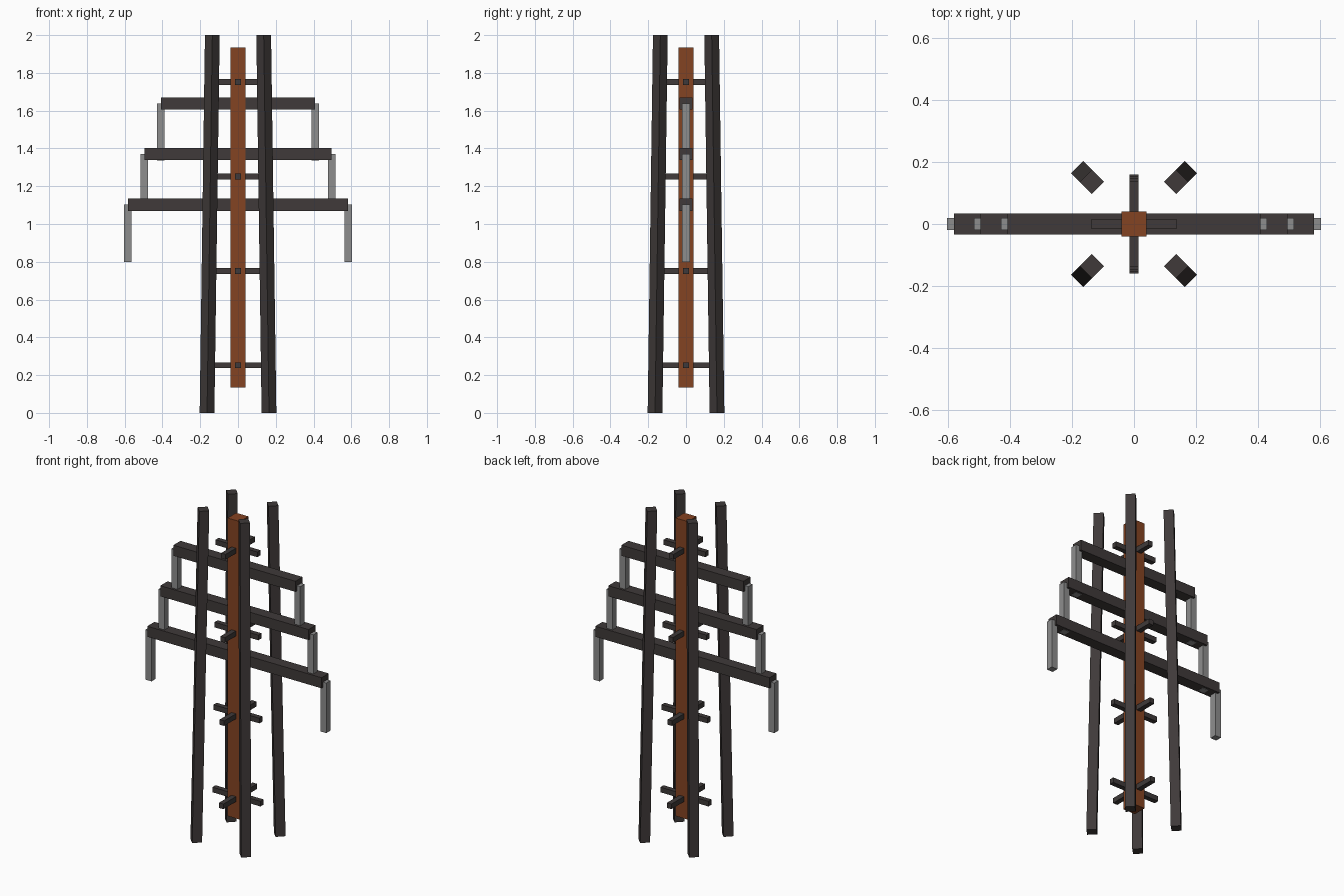
import bpy, bmesh, math
from mathutils import Vector

if "Cube" in bpy.data.objects:
    bpy.data.objects.remove(bpy.data.objects["Cube"])


def material(name, rgb):
    m = bpy.data.materials.new(name)
    m.diffuse_color = (*rgb, 1.0)
    m.use_nodes = True
    m.node_tree.nodes["Principled BSDF"].inputs["Base Color"].default_value = m.diffuse_color
    return m


DARK = material("dark iron", (0.050, 0.042, 0.041))
RUST = material("rust brown", (0.231, 0.056, 0.016))
GREY = material("grey insulator", (0.27, 0.27, 0.27))


def add_object(name, bm, mat):
    bmesh.ops.recalc_face_normals(bm, faces=bm.faces)
    me = bpy.data.meshes.new(name)
    bm.to_mesh(me)
    bm.free()
    me.materials.append(mat)
    ob = bpy.data.objects.new(name, me)
    bpy.context.collection.objects.link(ob)
    return ob


def box(name, center, size, mat):
    bm = bmesh.new()
    bmesh.ops.create_cube(bm, size=1)
    for v in bm.verts:
        v.co = Vector(v.co[i] * size[i] + center[i] for i in range(3))
    return add_object(name, bm, mat)


LEG_BOTTOM, LEG_TOP = 0.164, 0.136   # x and y offset of the leaning legs


def leg_offset(z):
    return LEG_BOTTOM + (LEG_TOP - LEG_BOTTOM) * z / 2


# Four diamond-section legs leaning inward
HALF_DIAG = 0.039
for sx in (-1, 1):
    for sy in (-1, 1):
        bm = bmesh.new()
        bmesh.ops.create_cube(bm, size=1)
        for v in bm.verts:
            z = 2.0 if v.co.z > 0 else 0.0
            a = math.atan2(v.co.y, v.co.x) + math.pi / 4
            o = leg_offset(z)
            v.co = (sx * o + HALF_DIAG * math.cos(a),
                    sy * o + HALF_DIAG * math.sin(a), z)
        add_object("leg", bm, DARK)

# Central post
box("central_post", (0, 0, 1.035), (0.082, 0.082, 1.8), RUST)

# Crossed braces, reaching as far out as the legs at each height
for z in (0.252, 0.752, 1.252, 1.752):
    length = 2 * leg_offset(z)
    box("brace_x", (0, 0, z), (length, 0.03, 0.031), DARK)
    box("brace_y", (0, 0, z), (0.03, length, 0.031), DARK)

# Crossarms with an insulator hanging from each end
for z, half in ((1.102, 0.582), (1.37, 0.495), (1.638, 0.408)):
    box("crossarm", (0, 0, z), (2 * half, 0.068, 0.064), DARK)
    for s in (-1, 1):
        box("insulator", (s * (half + 0.002), 0, z - 0.151), (0.04, 0.04, 0.302), GREY)
